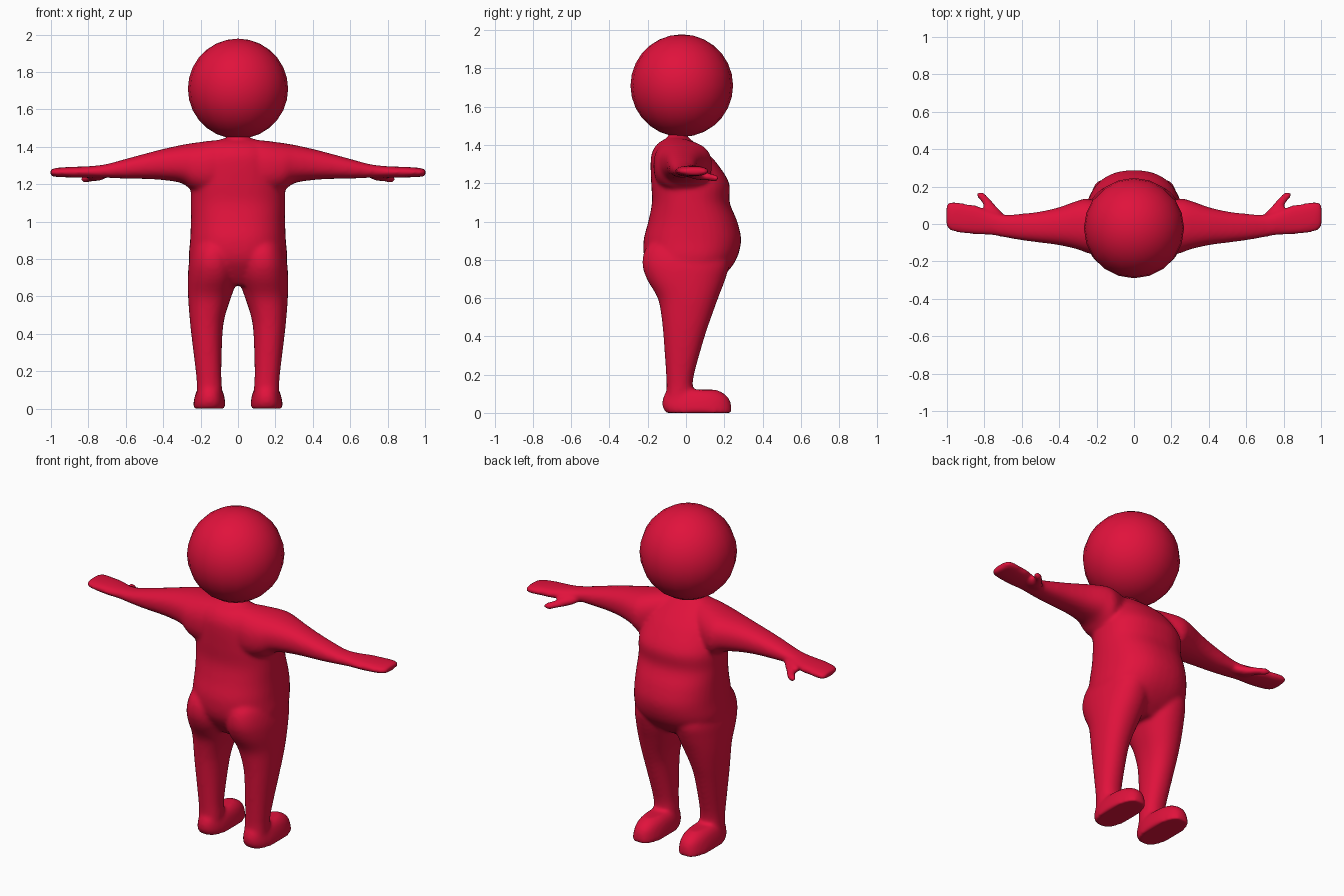
import bpy, bmesh, math

red = bpy.data.materials.new("crimson red")
red.diffuse_color = (0.75, 0.006, 0.045, 1)


def catmull(p0, p1, p2, p3, t):
    return [0.5 * (2 * b + (c - a) * t + (2 * a - 5 * b + 4 * c - d) * t * t
                   + (3 * b - a - 3 * c + d) * t ** 3)
            for a, b, c, d in zip(p0, p1, p2, p3)]


def loft(bm, rows, axis, side=1, power=2.3, steps=4, segs=40):
    """Rows are (position, low, high, low, high) along one axis."""
    dense = []
    for i in range(len(rows) - 1):
        p = [rows[max(i - 1, 0)], rows[i], rows[i + 1], rows[min(i + 2, len(rows) - 1)]]
        dense += [catmull(*p, k / steps) for k in range(steps)]
    dense.append(rows[-1])
    rings = []
    for t, a0, a1, b0, b1 in dense:
        ring = []
        for k in range(segs):
            ang = 2 * math.pi * k / segs
            c, s = math.cos(ang), math.sin(ang)
            a = (a0 + a1) / 2 + (a1 - a0) / 2 * math.copysign(abs(c) ** (2 / power), c)
            b = (b0 + b1) / 2 + (b1 - b0) / 2 * math.copysign(abs(s) ** (2 / power), s)
            x, y, z = {"x": (t, a, b), "y": (a, t, b), "z": (a, b, t)}[axis]
            ring.append(bm.verts.new((x * side, y, z)))
        rings.append(ring)
    for r0, r1 in zip(rings, rings[1:]):
        for k in range(segs):
            j = (k + 1) % segs
            bm.faces.new((r0[k], r0[j], r1[j], r1[k]))
    bm.faces.new(rings[0][::-1])
    bm.faces.new(rings[-1])


bm = bmesh.new()

# torso with round belly, and a short neck
loft(bm, [(0.66, -0.17, 0.17, -0.12, 0.12), (0.72, -0.23, 0.23, -0.17, 0.20),
          (0.80, -0.262, 0.262, -0.215, 0.262), (0.90, -0.256, 0.256, -0.222, 0.288),
          (1.00, -0.252, 0.252, -0.197, 0.268), (1.10, -0.252, 0.252, -0.178, 0.228),
          (1.20, -0.25, 0.25, -0.182, 0.226), (1.30, -0.22, 0.22, -0.185, 0.165),
          (1.36, -0.19, 0.19, -0.178, 0.11), (1.41, -0.15, 0.15, -0.145, 0.05),
          (1.445, -0.08, 0.08, -0.08, 0.0)], "z")
loft(bm, [(1.40, -0.07, 0.07, -0.11, 0.02), (1.44, -0.052, 0.052, -0.092, 0.008),
          (1.50, -0.05, 0.05, -0.09, 0.006)], "z", power=2)

for side in (1, -1):
    # leg with buttock
    loft(bm, [(0.04, 0.085, 0.222, -0.11, 0.04), (0.12, 0.086, 0.22, -0.102, 0.036),
              (0.20, 0.089, 0.226, -0.104, 0.042), (0.40, 0.083, 0.25, -0.118, 0.098),
              (0.50, 0.068, 0.26, -0.128, 0.132), (0.60, 0.035, 0.267, -0.148, 0.168),
              (0.70, 0.004, 0.268, -0.205, 0.206), (0.78, 0.004, 0.262, -0.228, 0.225),
              (0.86, 0.02, 0.24, -0.21, 0.20), (0.92, 0.07, 0.20, -0.14, 0.12)],
         "z", side, 2.2)
    # foot
    loft(bm, [(0.0, 0.068, 0.24, -0.105, 0.24), (0.03, 0.068, 0.238, -0.122, 0.238),
              (0.07, 0.074, 0.23, -0.122, 0.228), (0.10, 0.085, 0.218, -0.11, 0.20),
              (0.121, 0.105, 0.198, -0.085, 0.16)], "z", side, 2.4)
    # arm widening into a flat mitten hand
    loft(bm, [(0.05, -0.16, 0.04, 1.19, 1.442), (0.15, -0.17, 0.10, 1.15, 1.432),
              (0.24, -0.158, 0.135, 1.165, 1.42), (0.30, -0.136, 0.125, 1.205, 1.41),
              (0.40, -0.113, 0.09, 1.222, 1.388), (0.50, -0.10, 0.067, 1.228, 1.362),
              (0.60, -0.087, 0.055, 1.23, 1.335), (0.70, -0.07, 0.05, 1.234, 1.308),
              (0.77, -0.058, 0.068, 1.235, 1.298), (0.84, -0.056, 0.098, 1.234, 1.294),
              (0.90, -0.052, 0.108, 1.236, 1.292), (0.96, -0.042, 0.12, 1.238, 1.288),
              (0.99, -0.03, 0.117, 1.241, 1.283), (1.003, -0.01, 0.10, 1.245, 1.277)],
         "x", side)
    # thumb
    loft(bm, [(0.0, 0.68, 0.81, 1.235, 1.28), (0.05, 0.695, 0.81, 1.22, 1.275),
              (0.10, 0.74, 0.805, 1.214, 1.26), (0.15, 0.785, 0.842, 1.208, 1.246),
              (0.169, 0.805, 0.842, 1.213, 1.24)], "y", side, 2)

bmesh.ops.recalc_face_normals(bm, faces=bm.faces)
mesh = bpy.data.meshes.new("body")
bm.to_mesh(mesh)
bm.free()
mesh.materials.append(red)
body = bpy.data.objects.new("body", mesh)
bpy.context.collection.objects.link(body)

# fuse the limbs into one soft skin
fuse = body.modifiers.new("fuse", "REMESH")
fuse.mode = "VOXEL"
fuse.voxel_size = 0.011
fuse.use_smooth_shade = True
soften = body.modifiers.new("soften", "SMOOTH")
soften.factor = 0.5
soften.iterations = 9

# ball head
bpy.ops.mesh.primitive_uv_sphere_add(segments=20, ring_count=14, radius=0.268,
                                     location=(0, -0.022, 1.71))
head = bpy.context.object
head.name = "head"
head.data.materials.append(red)
bpy.ops.object.shade_smooth()
